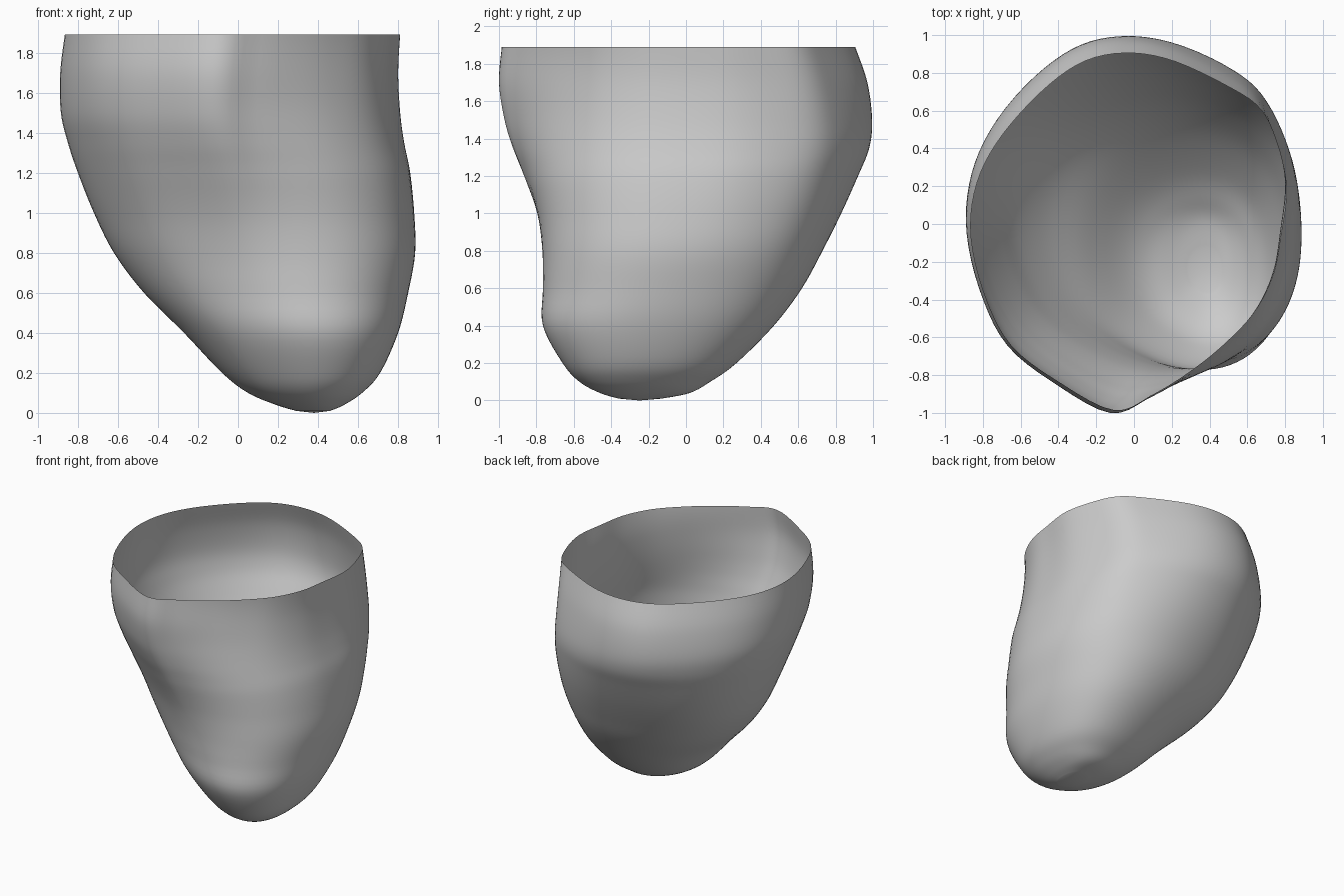
import bpy
import bmesh
import math
from mathutils import Vector

SEGMENTS = 96      # points around each ring
STEPS = 5          # rings between two neighbouring levels

# Rim outline, anticlockwise from the left side, with two soft corners
RIM = [(.81, .2), (.76, .43), (.67, .62), (.5, .74), (.2, .88), (-.05, .92),
       (-.28, .87), (-.5, .71), (-.72, .46), (-.84, .22), (-.87, -.05),
       (-.8, -.36), (-.66, -.635), (-.41, -.83), (-.11, -.985), (.1, -.9),
       (.3, -.775), (.48, -.63), (.64, -.46), (.74, -.26), (.78, -.05)]

# Height, then lowest and highest x, then lowest and highest y
LEVELS = [(1.89, -.865, .81, -.985, .905), (1.7, -.888, .80, -1, .97),
          (1.5, -.885, .81, -.97, .995), (1.35, -.85, .83, -.925, .98),
          (1.2, -.80, .86, -.865, .92), (1, -.72, .88, -.795, .83),
          (.8, -.62, .885, -.768, .73), (.6, -.47, .85, -.765, .62),
          (.4, -.27, .80, -.765, .47), (.2, -.08, .71, -.66, .27),
          (.1, .05, .62, -.57, .13), (.04, .19, .53, -.46, .02),
          (.01, .29, .46, -.36, -.13)]
TIP = (.38, -.25, 0)

# Direction in degrees and size of the swellings around the belly
SWELLINGS = [(-45, .26), (45, .2), (135, .08)]


def catmull(a, b, c, d, t):
    """Point on a smooth curve between b and c."""
    return .5 * (2 * b + (c - a) * t + (2 * a - 5 * b + 4 * c - d) * t ** 2
                 + (3 * b - a - 3 * c + d) * t ** 3)


def smooth_loop(points, count):
    """Resample a closed outline as a smooth loop."""
    size = len(points)
    loop = []
    for i in range(count):
        k, t = divmod(i * size / count, 1)
        near = [Vector(points[(int(k) + o) % size]) for o in (-1, 0, 1, 2)]
        loop.append(catmull(*near, t))
    return loop


def smooth_levels(levels, steps):
    """Insert in-between levels along a smooth profile."""
    rows = [Vector(row) for row in levels]
    last = len(rows) - 1
    result = []
    for i in range(last):
        near = [rows[min(max(i + o, 0), last)] for o in (-1, 0, 1, 2)]
        result += [catmull(*near, s / steps) for s in range(steps)]
    return result + [rows[last]]


def fit(values, low, high):
    """Stretch values to span low to high."""
    least, most = min(values), max(values)
    return [low + (v - least) / (most - least) * (high - low) for v in values]


def belly_point(point):
    """Round outline of the lower body with its swellings."""
    angle = math.atan2(point.y, point.x)
    radius = 1
    for direction, size in SWELLINGS:
        radius += size * max(0, math.cos(angle - math.radians(direction))) ** 3
    return Vector((radius * math.cos(angle), radius * math.sin(angle)))


def make_material(name, colour):
    material = bpy.data.materials.new(name)
    material.use_nodes = True
    material.diffuse_color = colour
    shader = material.node_tree.nodes["Principled BSDF"]
    shader.inputs["Base Color"].default_value = colour
    shader.inputs["Roughness"].default_value = .6
    return material


def build_shell():
    """Loft the open cup from the rim down to its rounded tip."""
    bm = bmesh.new()
    rim = smooth_loop(RIM, SEGMENTS)
    belly = [belly_point(p) for p in rim]
    top = LEVELS[0][0]
    rings = []
    for z, x_low, x_high, y_low, y_high in smooth_levels(LEVELS, STEPS):
        # The rim outline fades into the belly outline on the way down
        f = min(1, max(0, (top - z) / 1.35))
        f = f * f * (3 - 2 * f)
        outline = [r.lerp(b, f) for r, b in zip(rim, belly)]
        xs = fit([p.x for p in outline], x_low, x_high)
        ys = fit([p.y for p in outline], y_low, y_high)
        rings.append([bm.verts.new((x, y, z)) for x, y in zip(xs, ys)])

    # Wall
    for upper, lower in zip(rings, rings[1:]):
        for j in range(SEGMENTS):
            k = (j + 1) % SEGMENTS
            bm.faces.new((lower[j], lower[k], upper[k], upper[j]))

    # Rounded tip
    tip = bm.verts.new(TIP)
    for j in range(SEGMENTS):
        bm.faces.new((tip, rings[-1][(j + 1) % SEGMENTS], rings[-1][j]))

    mesh = bpy.data.meshes.new("cup_shell")
    bm.to_mesh(mesh)
    bm.free()
    mesh.shade_smooth()
    shell = bpy.data.objects.new("cup_shell", mesh)
    bpy.context.collection.objects.link(shell)
    return shell


default_cube = bpy.data.objects.get("Cube")
if default_cube:
    bpy.data.objects.remove(default_cube, do_unlink=True)

shell = build_shell()
shell.data.materials.append(make_material("plain grey", (.6, .6, .6, 1)))
